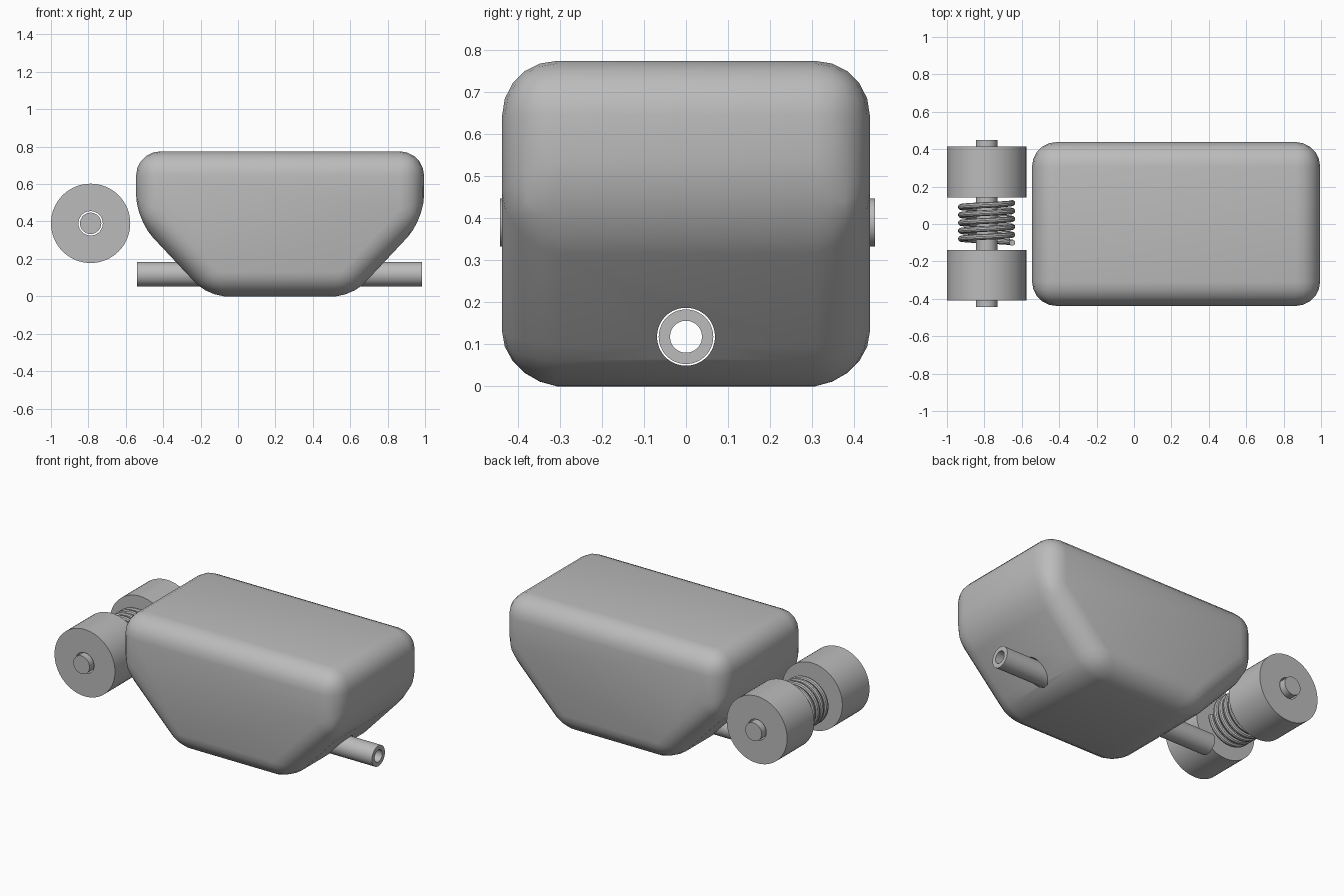
import bpy, bmesh
from math import cos, sin, pi
from mathutils import Matrix

if "Cube" in bpy.data.objects:
    bpy.data.objects.remove(bpy.data.objects["Cube"], do_unlink=True)

grey = bpy.data.materials.new("plain grey")
grey.use_nodes = True
colour = (0.5, 0.5, 0.5, 1)
grey.diffuse_color = colour
grey.node_tree.nodes["Principled BSDF"].inputs["Base Color"].default_value = colour


def finish(name, bm):
    """Turn a bmesh into a smooth shaded object with crisp edges."""
    bmesh.ops.recalc_face_normals(bm, faces=bm.faces)
    mesh = bpy.data.meshes.new(name)
    bm.to_mesh(mesh)
    bm.free()
    mesh.materials.append(grey)
    obj = bpy.data.objects.new(name, mesh)
    bpy.context.collection.objects.link(obj)
    smooth(obj)
    return obj


def smooth(obj):
    bpy.ops.object.select_all(action='DESELECT')
    obj.select_set(True)
    bpy.context.view_layer.objects.active = obj
    bpy.ops.object.shade_smooth_by_angle(angle=pi / 6)


def lathe(name, axis, centre, profile, sides=64):
    """Spin a (radius, position) outline about the x or y axis."""
    bm = bmesh.new()
    rings = []
    for r, t in profile:
        ring = []
        for i in range(sides):
            u, w = r * cos(2 * pi * i / sides), r * sin(2 * pi * i / sides)
            p = (t, u, w) if axis == 'x' else (u, t, w)
            ring.append(bm.verts.new([a + b for a, b in zip(p, centre)]))
        rings.append(ring)
    for a, b in zip(rings, rings[1:] + rings[:1]):
        for i in range(sides):
            j = (i + 1) % sides
            bm.faces.new((a[i], a[j], b[j], b[i]))
    return finish(name, bm)


def tube(name, axis, centre, outer, inner, start, end):
    return lathe(name, axis, centre,
                 [(outer, start), (outer, end), (inner, end), (inner, start)])


def rod(name, axis, centre, radius, start, end):
    bm = bmesh.new()
    turn = Matrix.Rotation(pi / 2, 4, 'Y' if axis == 'x' else 'X')
    mid = [c + ((start + end) / 2 if a == axis else 0) for a, c in zip('xyz', centre)]
    bmesh.ops.create_cone(bm, cap_ends=True, segments=64, radius1=radius, radius2=radius,
                          depth=end - start, matrix=Matrix.Translation(mid) @ turn)
    return finish(name, bm)


# Rounded body with sloping ends
outline = [(-0.545, 0.775), (0.995, 0.775), (0.995, 0.41),
           (0.61, 0), (-0.16, 0), (-0.545, 0.41)]
bm = bmesh.new()
face = bm.faces.new([bm.verts.new((x, -0.438, z)) for x, z in outline])
side = bmesh.ops.extrude_face_region(bm, geom=[face])["geom"]
bmesh.ops.translate(bm, vec=(0, 0.876, 0),
                    verts=[v for v in side if isinstance(v, bmesh.types.BMVert)])
bmesh.ops.recalc_face_normals(bm, faces=bm.faces)
bmesh.ops.bevel(bm, geom=bm.edges[:], offset=0.13, offset_type='OFFSET',
                segments=5, profile=0.5, affect='EDGES')
body = finish("body", bm)

# Clearance hole through the body for the pipe
pipe_centre = (0, 0, 0.118)
cutter = rod("pipe_hole_cutter", 'x', pipe_centre, 0.069, -1.2, 1.2)
cutter.hide_render = True
cut = body.modifiers.new("pipe hole", 'BOOLEAN')
cut.operation, cut.solver, cut.object = 'DIFFERENCE', 'EXACT', cutter
bpy.context.view_layer.objects.active = body
bpy.ops.object.modifier_apply(modifier=cut.name)
bpy.data.objects.remove(cutter, do_unlink=True)
smooth(body)

# Hollow pipe
tube("pipe", 'x', pipe_centre, 0.065, 0.038, -0.54, 0.985)

# Axle with a drum at each end
axle_centre = (-0.788, 0, 0.39)
rod("axle", 'y', axle_centre, 0.057, -0.443, 0.45)
tube("front_drum", 'y', axle_centre, 0.212, 0.065, -0.41, -0.138)
tube("back_drum", 'y', axle_centre, 0.212, 0.065, 0.143, 0.415)

# Coil spring around the axle
turns, steps, radius, wire = 5, 40, 0.137, 0.016
curve = bpy.data.curves.new("spring", 'CURVE')
curve.dimensions = '3D'
curve.bevel_depth = wire
curve.bevel_resolution = 3
curve.use_fill_caps = True
line = curve.splines.new('POLY')
line.points.add(turns * steps)
for i, point in enumerate(line.points):
    a = 2 * pi * i / steps
    y = 0.112 - 0.212 * i / (turns * steps)
    point.co = (axle_centre[0] + radius * cos(a), y, axle_centre[2] + radius * sin(a), 1)
curve.materials.append(grey)
spring = bpy.data.objects.new("spring", curve)
bpy.context.collection.objects.link(spring)
bpy.ops.object.select_all(action='DESELECT')
spring.select_set(True)
bpy.context.view_layer.objects.active = spring
bpy.ops.object.convert(target='MESH')
smooth(bpy.context.view_layer.objects.active)
